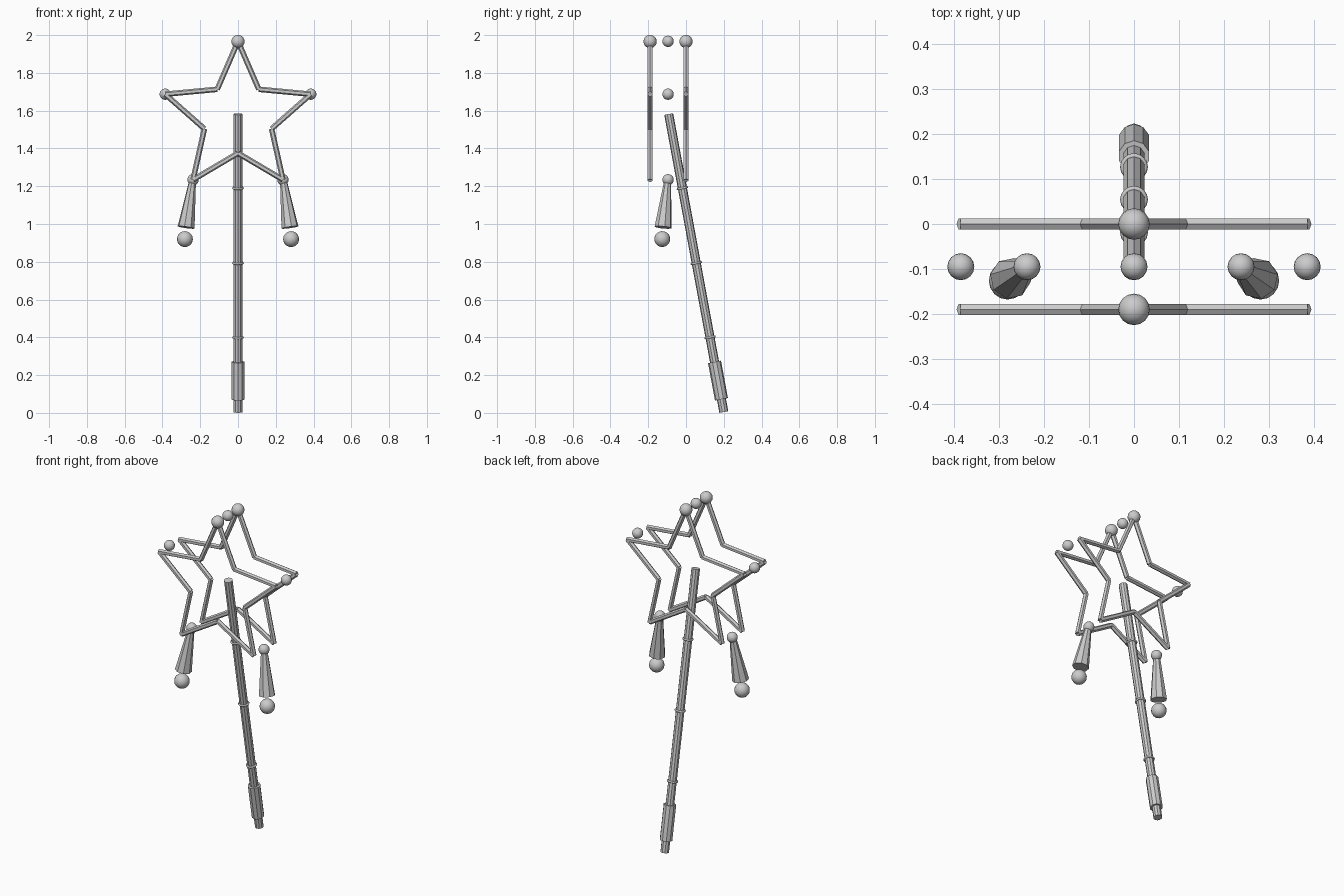
import bpy, math
from mathutils import Vector

if "Cube" in bpy.data.objects:
    bpy.data.objects.remove(bpy.data.objects["Cube"])

grey = bpy.data.materials.new("plain_grey")
grey.diffuse_color = (0.6, 0.6, 0.6, 1)
grey.use_nodes = True
grey.node_tree.nodes["Principled BSDF"].inputs["Base Color"].default_value = grey.diffuse_color


def finish(name, smooth=False):
    o = bpy.context.object
    o.name = name
    o.data.materials.append(grey)
    if smooth:
        bpy.ops.object.shade_smooth()
    return o


def rod(name, a, b, r1, r2, sides):
    """Flat-shaded cylinder or cone from a (radius r1) to b (radius r2)."""
    a, b = Vector(a), Vector(b)
    d = b - a
    bpy.ops.mesh.primitive_cone_add(
        vertices=sides, radius1=r1, radius2=r2, depth=d.length,
        location=(a + b) / 2, rotation=d.to_track_quat('Z', 'Y').to_euler())
    return finish(name)


def ball(name, p, r):
    bpy.ops.mesh.primitive_uv_sphere_add(segments=16, ring_count=10, radius=r, location=p)
    return finish(name, True)


def on_pole(z):
    """Point on the leaning pole axis at height z."""
    return Vector((0, 0.201 - 0.185 * z, z))


# Star outline: alternating outer and inner corners
CZ, R_OUT, R_IN = 1.562, 0.405, 0.187
FRONT, BACK, MID = -0.19, 0.0, -0.095


def corner(i, y):
    r = R_IN if i % 2 else R_OUT
    t = math.radians(36 * i)
    return Vector((r * math.sin(t), y, CZ + r * math.cos(t)))


# Two wire stars, with a large ball on each top tip
for label, y in (("front", FRONT), ("back", BACK)):
    for i in range(10):
        rod(f"{label}_star_bar_{i}", corner(i, y), corner(i + 1, y), 0.0145, 0.0145, 6)
    ball(f"{label}_star_top_ball", (0, y, 1.966), 0.035)

# Small balls between the star tips
for i in range(0, 10, 2):
    ball(f"tip_ball_{i // 2}", corner(i, MID), 0.03)

# Hanging tassels with end balls
for side, s in (("left", -1), ("right", 1)):
    rod(f"{side}_tassel", (s * 0.275, -0.121, 0.982), (s * 0.24, -0.097, 1.232), 0.046, 0.018, 8)
    ball(f"{side}_tassel_ball", (s * 0.281, -0.126, 0.92), 0.042)

# Leaning pole, grip and rings
rod("pole", on_pole(0.0045), on_pole(1.582), 0.024, 0.024, 10)
rod("grip", on_pole(0.072), on_pole(0.27), 0.035, 0.035, 10)
lean = (on_pole(1) - on_pole(0)).to_track_quat('Z', 'Y').to_euler()
for i, z in enumerate((0.4, 0.793, 1.19)):
    bpy.ops.mesh.primitive_torus_add(
        major_segments=16, minor_segments=6, major_radius=0.025, minor_radius=0.006,
        location=on_pole(z), rotation=lean)
    finish(f"pole_ring_{i}", True)
